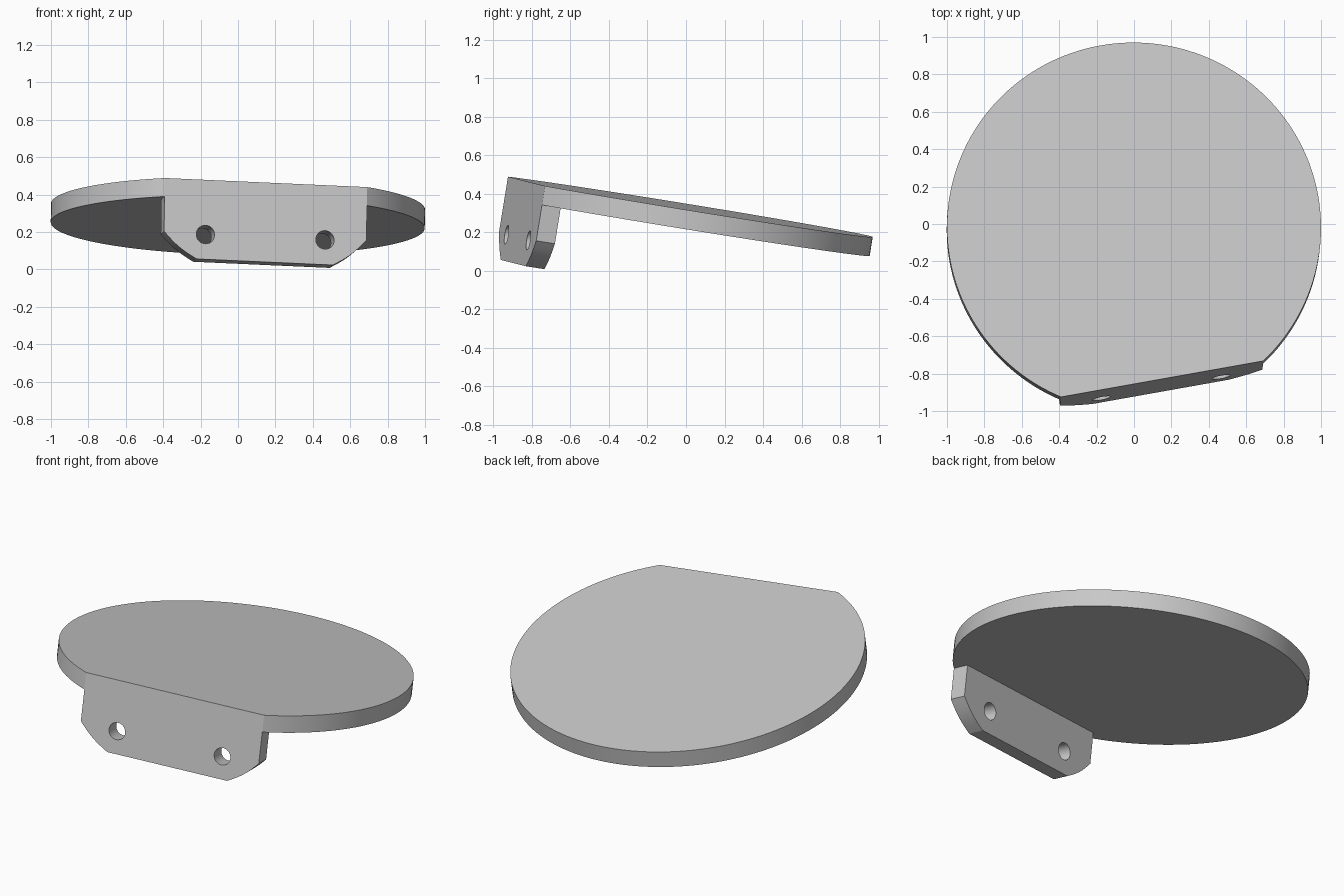
import bpy, bmesh
from math import sin, cos, asin, pi, radians
from mathutils import Matrix, Vector

cube = bpy.data.objects.get("Cube")
if cube:
    bpy.data.objects.remove(cube)

grey = bpy.data.materials.new("plain_grey")
grey.use_nodes = True
grey.diffuse_color = (0.58, 0.58, 0.58, 1)
grey.node_tree.nodes["Principled BSDF"].inputs["Base Color"].default_value = grey.diffuse_color

# Tilted frame: local z is the plate normal, local x runs along the flat edge
normal = Vector((0.016, 0.162, 1)).normalized()
along = Vector((1.08, 0.2, 0))
along = (along - normal * along.dot(normal)).normalized()
frame = Matrix((along, normal.cross(along), normal)).transposed().to_4x4()
frame.translation = (0, -0.017, 0.335)

THICK = 0.1
HALF = 0.55                       # half length of the flat edge
FLAT = -(1 - HALF ** 2) ** 0.5    # local y of the flat edge
DROP = 0.43                       # bracket bottom below the plate top


def prism(name, outline, depth):
    """Extrude a closed outline of 3D points along a vector."""
    bm = bmesh.new()
    face = bm.faces.new([bm.verts.new(p) for p in outline])
    new = bmesh.ops.extrude_face_region(bm, geom=[face])["geom"]
    verts = [v for v in new if isinstance(v, bmesh.types.BMVert)]
    bmesh.ops.translate(bm, verts=verts, vec=depth)
    bmesh.ops.recalc_face_normals(bm, faces=bm.faces)
    mesh = bpy.data.meshes.new(name)
    bm.to_mesh(mesh)
    bm.free()
    mesh.materials.append(grey)
    obj = bpy.data.objects.new(name, mesh)
    bpy.context.collection.objects.link(obj)
    obj.matrix_world = frame
    return obj


def circle(radius, count):
    return [(radius * cos(2 * pi * i / count), radius * sin(2 * pi * i / count))
            for i in range(count)]


def activate(obj):
    bpy.ops.object.select_all(action='DESELECT')
    obj.select_set(True)
    bpy.context.view_layer.objects.active = obj


# Round plate with one flat edge
start = -pi / 2 + asin(HALF)
sweep = 2 * pi - 2 * asin(HALF)
steps = 128
rim = [(cos(start + sweep * i / steps), sin(start + sweep * i / steps), 0)
       for i in range(steps + 1)]
plate = prism("round_plate", rim, (0, 0, -THICK))

# Mounting bracket under the flat edge, lower corners cut by a shallow arc
corner = []
for i in range(9):
    t = i / 8
    bulge = 0.012 * sin(pi * t)
    corner.append((HALF - 0.18 * t + 0.6 * bulge, -0.288 - (DROP - 0.288) * t - 0.8 * bulge))
half = [(HALF, -THICK)] + corner
profile = half + [(-x, z) for x, z in reversed(half)]
bracket = prism("mounting_bracket", [(x, FLAT, z) for x, z in profile], (0, THICK, 0))

# Two bolt holes through the bracket
for side in (-1, 1):
    ring = [(side * 0.325 + x, FLAT - 0.05, -0.296 + z) for x, z in circle(0.05, 32)]
    cutter = prism("hole_cutter", ring, (0, 0.2, 0))
    cutter.hide_render = True
    activate(bracket)
    mod = bracket.modifiers.new("bolt_hole", 'BOOLEAN')
    mod.operation = 'DIFFERENCE'
    mod.solver = 'EXACT'
    mod.object = cutter
    bpy.ops.object.modifier_apply(modifier=mod.name)
    bpy.data.objects.remove(cutter)

for obj in (plate, bracket):
    activate(obj)
    bpy.ops.object.shade_smooth_by_angle(angle=radians(25))
